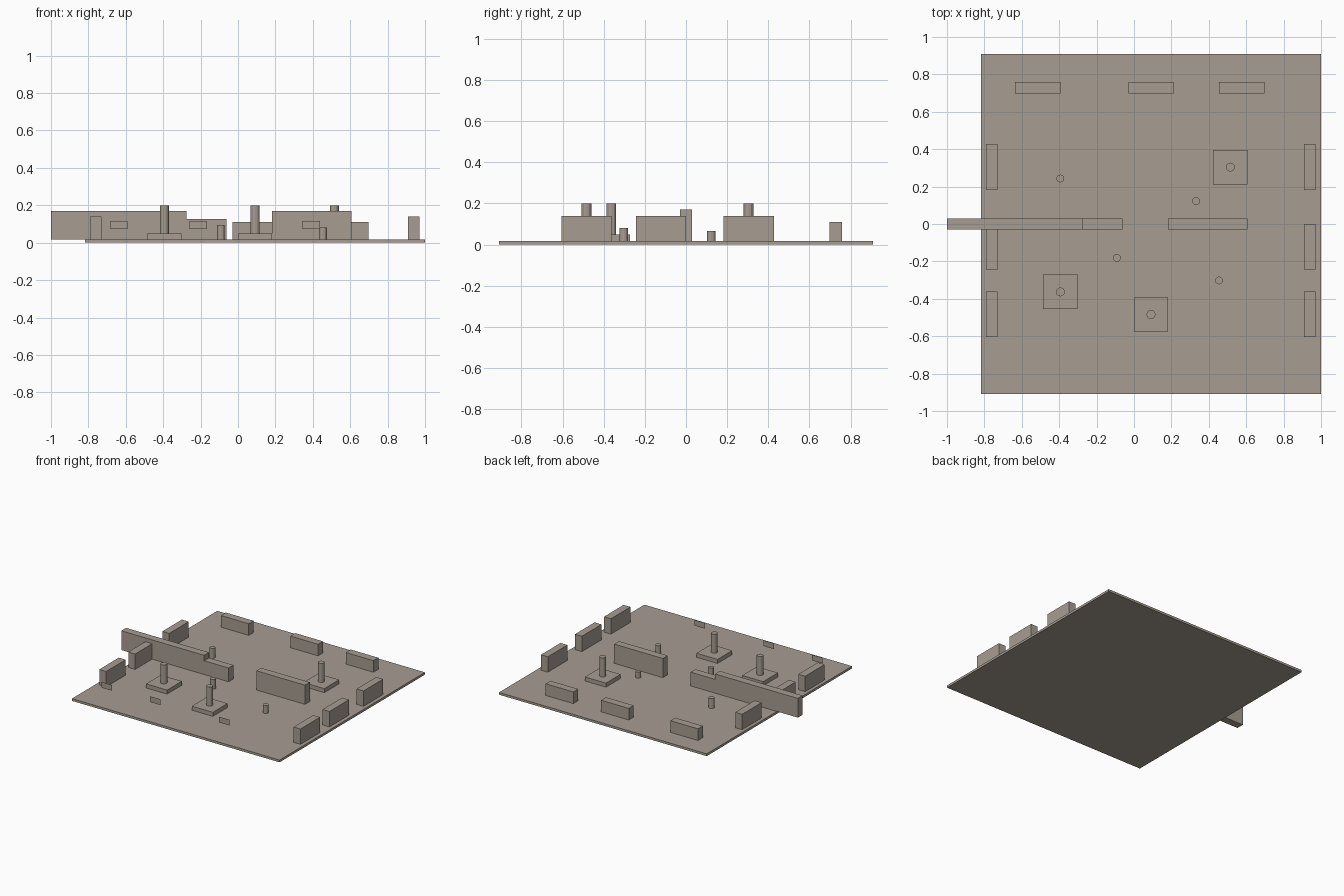
import bpy

if "Cube" in bpy.data.objects:
    bpy.data.objects.remove(bpy.data.objects["Cube"])

FLOOR = 0.018

# Warm stone colour shared by every part
stone = bpy.data.materials.new("stone")
stone.diffuse_color = (0.386, 0.338, 0.289, 1)
stone.use_nodes = True
stone.node_tree.nodes["Principled BSDF"].inputs["Base Color"].default_value = stone.diffuse_color


def box(name, x0, x1, y0, y1, z0, z1):
    bpy.ops.mesh.primitive_cube_add(size=1, location=((x0 + x1) / 2, (y0 + y1) / 2, (z0 + z1) / 2))
    ob = bpy.context.object
    ob.name = name
    ob.scale = (x1 - x0, y1 - y0, z1 - z0)
    bpy.ops.object.transform_apply(location=False, rotation=False, scale=True)
    ob.data.materials.append(stone)


def post(name, x, y, r, z0, z1):
    bpy.ops.mesh.primitive_cylinder_add(vertices=12, radius=r, depth=z1 - z0,
                                        location=(x, y, (z0 + z1) / 2))
    bpy.context.object.name = name
    bpy.context.object.data.materials.append(stone)


# Floor slab
box("floor", -0.817, 1.0, -0.908, 0.908, 0, FLOOR)

# Middle dividing walls, one running past the floor edge
for name, x0, x1, top in (("long_wall", -1.0, -0.275, 0.17),
                          ("low_wall", -0.275, -0.061, 0.127),
                          ("right_wall", 0.182, 0.607, 0.17)):
    box(name, x0, x1, -0.03, 0.03, FLOOR, top)

# Side blocks along the left and right edges
for side, x in (("left", -0.76), ("right", 0.94)):
    for y in (-0.483, -0.121, 0.305):
        box(side + "_block", x - 0.03, x + 0.03, y - 0.122, y + 0.122, FLOOR, 0.14)

# Back blocks
for x in (-0.515, 0.091, 0.576):
    box("back_block", x - 0.121, x + 0.121, 0.697, 0.758, FLOOR, 0.11)

# Square pads with tall posts
for x, y in ((-0.394, -0.363), (0.091, -0.484), (0.515, 0.304)):
    box("pad", x - 0.092, x + 0.092, y - 0.092, y + 0.092, FLOOR, 0.05)
    post("tall_post", x, y, 0.024, 0.05, 0.2)

# Short standing posts
for x, y, top in ((-0.394, 0.243, 0.098), (0.332, 0.122, 0.066),
                  (-0.092, -0.181, 0.095), (0.454, -0.302, 0.08)):
    post("short_post", x, y, 0.021, FLOOR, top)

# Thin upright sign panels floating near the front edge
for x in (-0.637, -0.213, 0.392):
    mesh = bpy.data.meshes.new("sign_panel")
    mesh.from_pydata([(x - 0.046, -0.729, 0.072), (x + 0.046, -0.729, 0.072),
                      (x + 0.046, -0.729, 0.117), (x - 0.046, -0.729, 0.117)],
                     [], [(0, 1, 2, 3)])
    mesh.materials.append(stone)
    bpy.context.collection.objects.link(bpy.data.objects.new("sign_panel", mesh))
